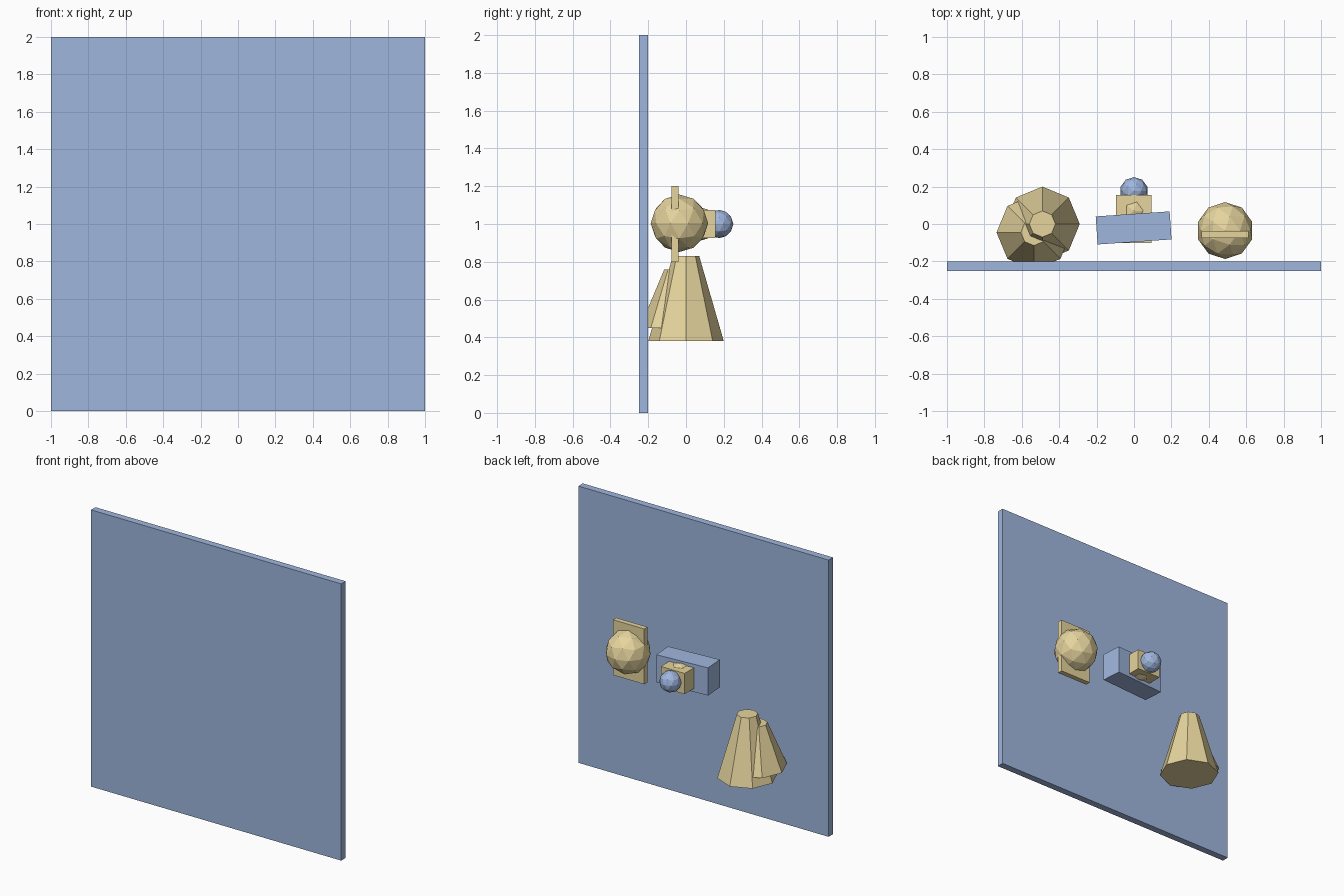
import bpy
from math import radians

if "Cube" in bpy.data.objects:
    bpy.data.objects.remove(bpy.data.objects["Cube"])


def material(name, color):
    m = bpy.data.materials.new(name)
    m.diffuse_color = (*color, 1)
    m.use_nodes = True
    m.node_tree.nodes["Principled BSDF"].inputs["Base Color"].default_value = m.diffuse_color
    return m


BLUE = material("blue", (0.35, 0.47, 0.73))
TAN = material("tan", (0.79, 0.66, 0.34))


def finish(name, mat):
    ob = bpy.context.object
    ob.name = name
    ob.data.materials.append(mat)
    return ob


def box(name, center, size, mat, turn=0):
    bpy.ops.mesh.primitive_cube_add(size=1, location=center, rotation=(0, 0, radians(turn)))
    finish(name, mat).scale = size


def ball(name, center, radius, mat):
    bpy.ops.mesh.primitive_ico_sphere_add(subdivisions=2, radius=radius, location=center)
    finish(name, mat)


def cone(name, x, y, z0, z1, mat):
    bpy.ops.mesh.primitive_cone_add(vertices=8, radius1=0.2, radius2=0.07,
                                    depth=z1 - z0, location=(x, y, (z0 + z1) / 2))
    finish(name, mat)


# Upright panel
box("wall_panel", (0, -0.225, 1), (2, 0.05, 2), BLUE)

# Two overlapping tapered octagonal cones
cone("large_cone", -0.49, 0, 0.38, 0.83, TAN)
cone("small_cone", -0.535, -0.045, 0.45, 0.76, TAN)

# Slightly turned block with a crossing box, embedded ball and end ball
box("turned_block", (-0.002, -0.021, 1), (0.396, 0.15, 0.2), BLUE, 3.9)
box("crossing_box", (-0.002, 0.027, 1), (0.19, 0.256, 0.15), TAN)
ball("embedded_ball", (0, 0.07, 1), 0.09, TAN)
ball("end_ball", (0, 0.176, 1), 0.075, BLUE)

# Large ball with a thin plate through it
ball("large_ball", (0.487, -0.035, 1.004), 0.152, TAN)
box("ball_plate", (0.486, -0.057, 1), (0.25, 0.037, 0.4), TAN)
